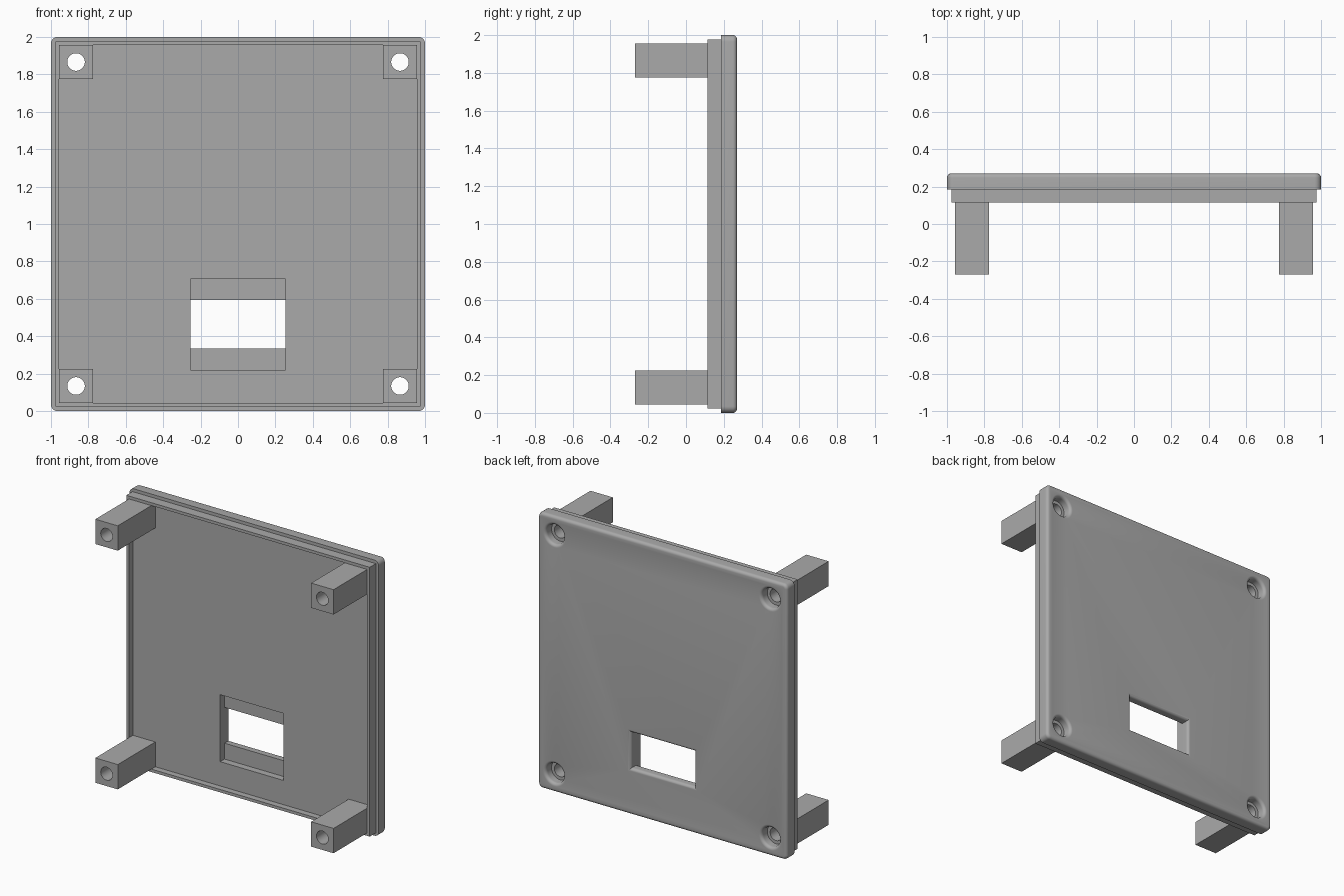
import bpy, bmesh, math

cube = bpy.data.objects.get("Cube")
if cube:
    bpy.data.objects.remove(cube, do_unlink=True)

grey = bpy.data.materials.new("plain grey")
grey.use_nodes = True
colour = (0.4, 0.4, 0.4, 1)
grey.diffuse_color = colour
grey.node_tree.nodes["Principled BSDF"].inputs["Base Color"].default_value = colour

MID = 1.0            # height of the panel centre
BACK = 0.27          # outer face of the panel
FILLET = 0.022
STEPS = 6


def rectangle(hx, hz, cx=0, cz=MID, r=0):
    """Outline in x and z, with rounded corners when r is above zero."""
    if r <= 0:
        return [(cx + sx * hx, cz + sz * hz)
                for sx, sz in ((1, 1), (-1, 1), (-1, -1), (1, -1))]
    pts = []
    for q, (sx, sz) in enumerate(((1, 1), (-1, 1), (-1, -1), (1, -1))):
        for k in range(STEPS + 1):
            a = math.pi / 2 * (q + k / STEPS)
            pts.append((cx + sx * (hx - r) + r * math.cos(a),
                        cz + sz * (hz - r) + r * math.sin(a)))
    return pts


def circle(r, cx, cz, n=40):
    return [(cx + r * math.cos(2 * math.pi * k / n),
             cz + r * math.sin(2 * math.pi * k / n)) for k in range(n)]


def loft(name, rings):
    """Solid through outlines placed at successive y positions."""
    bm = bmesh.new()
    loops = [[bm.verts.new((x, y, z)) for x, z in pts] for y, pts in rings]
    bm.faces.new(loops[0])
    bm.faces.new(loops[-1])
    for a, b in zip(loops, loops[1:]):
        for i in range(len(a)):
            j = (i + 1) % len(a)
            bm.faces.new((a[i], a[j], b[j], b[i]))
    bmesh.ops.recalc_face_normals(bm, faces=bm.faces)
    mesh = bpy.data.meshes.new(name)
    bm.to_mesh(mesh)
    bm.free()
    mesh.materials.append(grey)
    ob = bpy.data.objects.new(name, mesh)
    bpy.context.collection.objects.link(ob)
    return ob


def select(ob):
    bpy.ops.object.select_all(action='DESELECT')
    ob.select_set(True)
    bpy.context.view_layer.objects.active = ob


def combine(ob, tool, operation='DIFFERENCE'):
    tool.hide_render = True
    mod = ob.modifiers.new("combine", 'BOOLEAN')
    mod.operation, mod.object, mod.solver = operation, tool, 'EXACT'
    select(ob)
    bpy.ops.object.modifier_apply(modifier=mod.name)
    bpy.data.objects.remove(tool, do_unlink=True)


def flare(outline):
    """Rings that widen an opening with a rounded lip at the back face."""
    rings = []
    for k in range(STEPS + 1):
        a = math.pi / 2 * k / STEPS
        rings.append((BACK - FILLET + FILLET * math.sin(a),
                      outline(FILLET * (1 - math.cos(a)))))
    return rings + [(BACK + 0.05, outline(FILLET))]


# Panel with rounded corners and a rounded back edge
rings = [(0.185, rectangle(1, 1, r=0.035))]
for k in range(STEPS + 1):
    a = math.pi / 2 * k / STEPS
    inset = FILLET * (1 - math.cos(a))
    rings.append((BACK - FILLET + FILLET * math.sin(a),
                  rectangle(1 - inset, 1 - inset, r=0.035 - inset)))
panel = loft("panel", rings)

# Raised inner rim around a shallow pocket
combine(panel, loft("rim", [(0.115, rectangle(0.977, 0.977)),
                            (0.2, rectangle(0.977, 0.977))]), 'UNION')
combine(panel, loft("pocket", [(0, rectangle(0.956, 0.956)),
                               (0.16, rectangle(0.956, 0.956))]))

# Window: wide recess on the inside, smaller flared opening outside
recess = rectangle(0.255, 0.243, cz=0.463)
combine(panel, loft("recess", [(0.1, recess), (0.21, recess)]))


def window(grow):
    return rectangle(0.255 + grow, 0.13 + grow, cz=0.465)


combine(panel, loft("opening", [(0.1, window(0))] + flare(window)))

# Corner posts with screw holes and flared counterbores
for side, sx in (("left", 1), ("right", -1)):
    for level, sz in (("upper", 1), ("lower", -1)):
        cx, cz = sx * 0.866, MID + sz * 0.866
        outline = rectangle(0.09, 0.09, cx, cz)
        post = loft(f"{level}_{side}_post", [(-0.27, outline), (0.165, outline)])
        hole = circle(0.047, cx, cz)
        for body in (post, panel):
            combine(body, loft("screw_hole", [(-0.4, hole), (0.4, hole)]))

        def bore(grow):
            return circle(0.07 + grow, cx, cz)

        combine(panel, loft("counterbore", [(0.205, bore(0))] + flare(bore)))
        select(post)
        bpy.ops.object.shade_smooth_by_angle(angle=math.radians(30))

select(panel)
bpy.ops.object.shade_smooth_by_angle(angle=math.radians(30))
